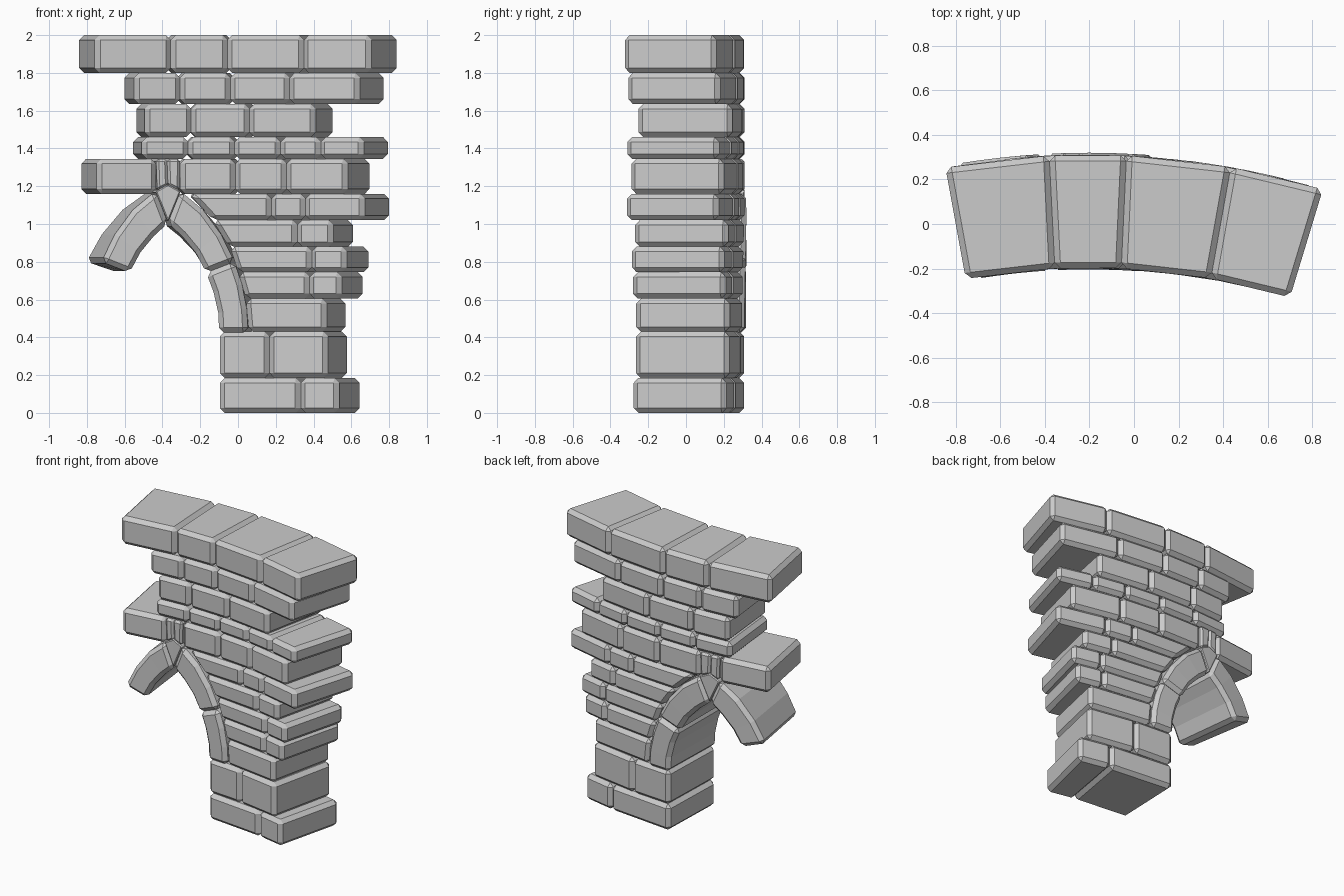
import bpy, bmesh, math

AX, CY = -0.2, -3.29          # centre of the wall's plan curve
R_FRONT, R_BACK = 3.095, 3.602


def bend(x, z, r):
    """Map a front-view point onto the curved wall at radius r."""
    s = (x - AX) / R_FRONT
    return (AX + r * s, CY + r * math.sqrt(1 - s * s), z)


def stone(name, low, high, bevel=0.026, proud=0.0):
    """Chamfered block between two matching front-view edge paths."""
    bm = bmesh.new()
    rows = []
    for a, b in zip(low, high):
        rows.append([bm.verts.new(bend(*p, r)) for p, r in (
            (a, R_FRONT - proud), (b, R_FRONT - proud),
            (b, R_BACK + proud), (a, R_BACK + proud))])
    for r0, r1 in zip(rows, rows[1:]):
        for i in range(4):
            j = (i + 1) % 4
            bm.faces.new((r0[i], r0[j], r1[j], r1[i]))
    bm.faces.new(rows[0])
    bm.faces.new(rows[-1])
    bmesh.ops.recalc_face_normals(bm, faces=bm.faces)
    me = bpy.data.meshes.new(name)
    bm.to_mesh(me)
    bm.free()
    ob = bpy.data.objects.new(name, me)
    bpy.context.collection.objects.link(ob)
    m = ob.modifiers.new("chamfer", 'BEVEL')
    m.width = bevel
    m.segments = 1
    m.limit_method = 'ANGLE'
    m.angle_limit = math.radians(35)
    return ob


# Courses: bottom z, top z, left end (bottom x, top x), joints and right end
courses = [
    (0.000, 0.185, (-0.097, -0.097), (0.328, 0.53)),
    (0.185, 0.430, (-0.097, -0.097), (0.164, 0.472)),
    (0.430, 0.605, (0.055, 0.040), (0.465,)),
    (0.605, 0.745, (0.040, 0.000), (0.375, 0.544)),
    (0.745, 0.880, (0.000, -0.045), (0.386, 0.57)),
    (0.880, 1.020, (-0.050, -0.135), (0.31, 0.50)),
    (1.020, 1.160, (-0.130, -0.260), (0.174, 0.354, 0.665)),
    (1.160, 1.345, (-0.745, -0.745), (-0.433,)),
    (1.160, 1.345, (-0.305, -0.305), (-0.016, 0.254, 0.576)),
    (1.345, 1.460, (-0.507, -0.507), (-0.264, -0.02, 0.222, 0.433, 0.66)),
    (1.460, 1.635, (-0.492, -0.492), (-0.248, 0.058, 0.407)),
    (1.635, 1.800, (-0.548, -0.548), (-0.306, -0.042, 0.27, 0.64)),
    (1.800, 2.000, (-0.755, -0.755), (-0.355, -0.057, 0.345, 0.70)),
]
for n, (z0, z1, left, rights) in enumerate(courses):
    xb, xt = left
    for k, xr in enumerate(rights):
        stone(f"brick_{n + 1}_{k + 1}", [(xb, z0), (xr, z0)],
              [(xt, z1), (xr, z1)])
        xb = xt = xr

# Pointed arch: lower and upper right stones, upper one mirrored to the left
lower_in = [(-0.10, 0.425), (-0.105, 0.53), (-0.13, 0.64), (-0.168, 0.742)]
lower_out = [(0.052, 0.425), (0.045, 0.55), (0.02, 0.68), (-0.02, 0.80)]
upper_in = [(-0.168, 0.742), (-0.225, 0.85), (-0.295, 0.935), (-0.37, 1.005)]
upper_out = [(-0.02, 0.80), (-0.09, 0.945), (-0.185, 1.075), (-0.305, 1.175)]
AXIS = -0.37


def flip(path):
    return [(2 * AXIS - x, z) for x, z in path]


stone("arch_lower_right", lower_in, lower_out, proud=0.008)
stone("arch_upper_right", upper_in, upper_out, proud=0.008)
stone("arch_upper_left", flip(upper_in), flip(upper_out), proud=0.008)

# Keystone wedge and two slim filler stones above it
stone("keystone", [(-0.433, 1.165), (-0.37, 1.01), (-0.307, 1.165)],
      [(-0.432, 1.175), (-0.37, 1.21), (-0.308, 1.175)], bevel=0.006)
stone("filler_left", [(-0.427, 1.175), (-0.37, 1.205)],
      [(-0.433, 1.345), (-0.375, 1.345)], bevel=0.014)
stone("filler_right", [(-0.37, 1.205), (-0.31, 1.175)],
      [(-0.375, 1.345), (-0.305, 1.345)], bevel=0.014)
